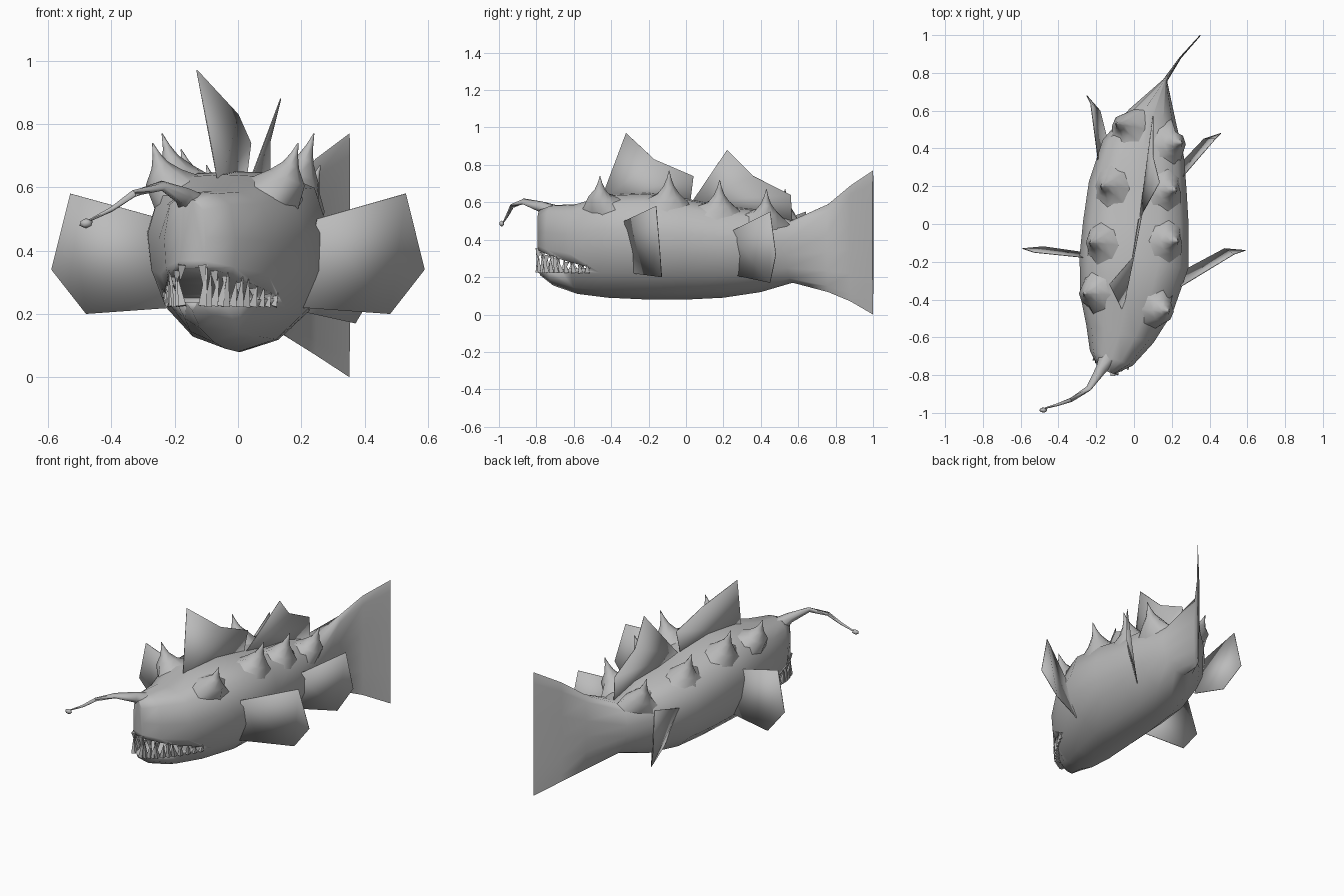
import bpy, bmesh, math, random
from mathutils import Vector

random.seed(4)
if "Cube" in bpy.data.objects:
    bpy.data.objects.remove(bpy.data.objects["Cube"])

skin = bpy.data.materials.new("grey_skin")
skin.use_nodes = True
skin.diffuse_color = (0.5, 0.5, 0.5, 1)
skin.node_tree.nodes["Principled BSDF"].inputs["Base Color"].default_value = skin.diffuse_color


def finish(name, bm, angle=60):
    bmesh.ops.recalc_face_normals(bm, faces=bm.faces)
    mesh = bpy.data.meshes.new(name)
    bm.to_mesh(mesh)
    bm.free()
    obj = bpy.data.objects.new(name, mesh)
    bpy.context.collection.objects.link(obj)
    mesh.materials.append(skin)
    bpy.ops.object.select_all(action='DESELECT')
    obj.select_set(True)
    bpy.context.view_layer.objects.active = obj
    bpy.ops.object.shade_smooth_by_angle(angle=math.radians(angle))
    return obj


def loft(bm, rings):
    loops = [[bm.verts.new(p) for p in ring] for ring in rings]
    n = len(loops[0])
    for a, b in zip(loops, loops[1:]):
        for i in range(n):
            j = (i + 1) % n
            bm.faces.new((a[i], a[j], b[j], b[i]))
    bm.faces.new(loops[0][::-1])
    bm.faces.new(loops[-1])


# Body stations along the curved spine: x, y, half width, bottom, top
stations = [
    (-.145, -.78, .045, .21, .56), (-.12, -.71, .12, .155, .585),
    (-.075, -.58, .185, .11, .59), (-.04, -.42, .25, .09, .64),
    (.00, -.20, .29, .08, .65), (.01, .00, .28, .08, .62),
    (.02, .20, .26, .09, .58), (.05, .40, .22, .12, .56),
    (.10, .57, .13, .17, .50), (.165, .76, .012, .12, .59),
    (.245, .88, .005, .07, .69), (.352, 1.0, .003, .0, .77)]
profile = [(0, 0), (.42, .07), (.77, .24), (.95, .45), (1, .66),
           (.84, .91), (.45, .99), (0, 1)]
outline = profile + [(-u, v) for u, v in profile[-2:0:-1]]


def side_axis(i):
    a, b = stations[max(i - 1, 0)], stations[min(i + 1, len(stations) - 1)]
    t = Vector((b[0] - a[0], b[1] - a[1], 0)).normalized()
    return Vector((t.y, -t.x, 0))


bm = bmesh.new()
loft(bm, [[Vector((x, y, lo + v * (hi - lo))) + side_axis(i) * u * w
           for u, v in outline] for i, (x, y, w, lo, hi) in enumerate(stations)])
body = finish("body_and_tail", bm)

# Mouth opening: a wedge cut across the head
bm = bmesh.new()
across = Vector((.95, -.3, 0))
forward = Vector((-.3, -.95, 0))
hinge = Vector((-.06, -.45, 0))
wedge = [(0, .25), (.3, .238), (.6, .235), (.6, .37), (.34, .345), (.18, .295)]
loft(bm, [[hinge + forward * d + across * s + Vector((0, 0, z)) for d, z in wedge]
          for s in (-.5, .5)])
cutter = finish("mouth_cutter", bm)
cutter.hide_render = True
cut = body.modifiers.new("mouth", 'BOOLEAN')
cut.operation = 'DIFFERENCE'
cut.solver = 'EXACT'
cut.object = cutter
bpy.context.view_layer.objects.active = body
bpy.ops.object.modifier_apply(modifier=cut.name)
bpy.data.objects.remove(cutter)


def circle(centre, axis, radius, sides):
    p = axis.orthogonal().normalized()
    q = axis.cross(p)
    return [centre + (p * math.cos(k * math.tau / sides)
                      + q * math.sin(k * math.tau / sides)) * radius for k in range(sides)]


def on_body(p):
    return body.closest_point_on_mesh(p)[1]


# Back spines: flared skirts that lie on the body and sweep up to a point
spine_tips = [(-.27, -.37, .74), (.19, -.46, .74), (-.24, -.10, .77), (.24, -.09, .77),
              (-.18, .20, .72), (.23, .18, .72), (-.10, .53, .67), (.26, .43, .67)]
bm = bmesh.new()
for tip in spine_tips:
    tip = Vector(tip)
    sign = math.copysign(1, tip.x - .04)
    root = on_body(tip - Vector((sign * .045, 0, .14)))
    tilt = Vector((sign * .45, 0, 1)).normalized()
    up = Vector((0, 0, 1))
    skirt = [on_body(p) - tilt * .004 for p in circle(root, tilt, .12, 8)]
    height = tip - root
    loft(bm, [skirt,
              circle(root + height * .22, tilt, .062, 8),
              circle(root + height * .5, tilt, .028, 8),
              circle(root + height * .75, tilt, .012, 8),
              circle(tip, tilt, .0015, 8)])
finish("back_spines", bm, 80)


# Teeth follow the jaw rims on both sides
def tooth(bm, base, tip):
    axis = (tip - base).normalized()
    loft(bm, [circle(base, axis, .018, 4), circle(base.lerp(tip, .5), axis, .01, 4),
              circle(tip, axis, .0015, 4)])


lower, upper = bmesh.new(), bmesh.new()
for side in (-1, 1):
    for k in range(12):
        f = k / 11 * 2.6
        i = min(int(f), 2)
        a, b = stations[i], stations[i + 1]
        x, y, w = (a[n] + (b[n] - a[n]) * (f - i) for n in range(3))
        out = side_axis(i) * side
        rim = Vector((x, y, 0)) + out * w * .76
        size = random.uniform(.45, 1) * (1 - k * .055)
        lean = out * .015 + forward * random.uniform(-.01, .03)
        tooth(lower, rim + Vector((0, 0, .225)), rim + lean + Vector((0, 0, .235 + .13 * size)))
        if k % 2 == 0:
            roof = .355 - .04 * f
            tooth(upper, rim + Vector((0, 0, roof)),
                  rim + lean * .4 + Vector((0, 0, roof - .085 * size)))
finish("lower_teeth", lower)
finish("upper_teeth", upper)

# Thin plate fins
fins = {
    "front_dorsal_fin": [(-.06, -.46, .60), (-.13, -.32, .97), (0, -.17, .83),
                         (.04, .04, .74), (.02, .02, .58)],
    "rear_dorsal_fin": [(.03, .03, .60), (.135, .22, .88), (.10, .36, .74),
                        (.10, .56, .64), (.10, .57, .47)],
    "left_pectoral_fin": [(.25, -.33, .50), (.53, -.16, .58), (.59, -.14, .34),
                          (.48, -.13, .20), (.20, -.28, .22)],
    "right_pectoral_fin": [(-.24, -.18, .50), (-.53, -.15, .58), (-.59, -.13, .34),
                           (-.48, -.12, .20), (-.20, -.16, .22)],
    "left_rear_fin": [(.24, .23, .44), (.43, .45, .55), (.46, .48, .32),
                      (.37, .45, .17), (.19, .26, .21)],
    "right_rear_fin": [(-.19, .34, .44), (-.23, .64, .55), (-.25, .68, .32),
                       (-.18, .60, .17), (-.13, .40, .21)]}
for name, points in fins.items():
    bm = bmesh.new()
    v = [bm.verts.new(p) for p in points]
    if "dorsal" in name:
        bm.faces.new((v[0], v[1], v[2]))
        bm.faces.new((v[0], v[2], v[3], v[4]))
    else:
        bm.faces.new((v[1], v[2], v[3]))
        bm.faces.new((v[0], v[1], v[3], v[4]))
    fin = finish(name, bm)
    thick = fin.modifiers.new("thickness", 'SOLIDIFY')
    thick.thickness = .004
    thick.offset = 0

# Lure stalk and its small bulb
stalk = [(-.13, -.69, .53, .055), (-.175, -.77, .575, .03), (-.24, -.87, .605, .016),
         (-.33, -.93, .58, .012), (-.40, -.955, .53, .008), (-.47, -.975, .495, .004)]
bm = bmesh.new()
rings = []
for n, (x, y, z, r) in enumerate(stalk):
    a, b = stalk[max(n - 1, 0)], stalk[min(n + 1, len(stalk) - 1)]
    t = (Vector(b[:3]) - Vector(a[:3])).normalized()
    rings.append(circle(Vector((x, y, z)), t, r, 6))
loft(bm, rings)
finish("lure_stalk", bm)
bm = bmesh.new()
bmesh.ops.create_icosphere(bm, subdivisions=1, radius=.018)
bmesh.ops.scale(bm, vec=(1.3, .8, .9), verts=bm.verts)
bmesh.ops.translate(bm, vec=(-.48, -.985, .486), verts=bm.verts)
finish("lure_bulb", bm)
